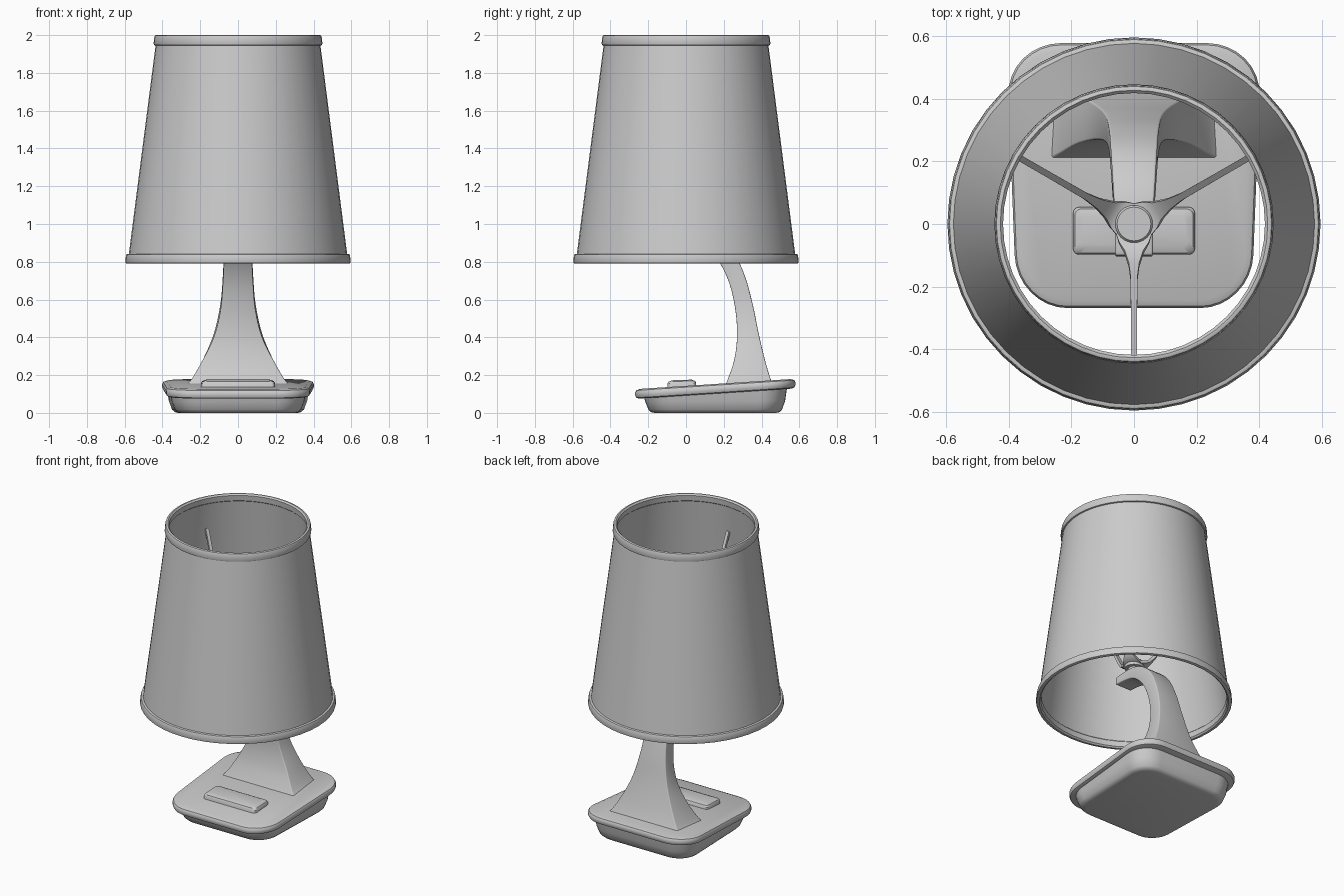
import bpy, bmesh, math
from mathutils import Vector

if "Cube" in bpy.data.objects:
    bpy.data.objects.remove(bpy.data.objects["Cube"])


def finish(name, bm, bevel=0.0, angle=35):
    bmesh.ops.remove_doubles(bm, verts=bm.verts, dist=1e-5)
    bmesh.ops.recalc_face_normals(bm, faces=bm.faces)
    if bevel:
        sharp = [e for e in bm.edges if len(e.link_faces) == 2
                 and e.calc_face_angle() > math.radians(50)]
        bmesh.ops.bevel(bm, geom=sharp, offset=bevel, segments=3, profile=0.5,
                        affect='EDGES', clamp_overlap=True)
    me = bpy.data.meshes.new(name)
    bm.to_mesh(me)
    bm.free()
    ob = bpy.data.objects.new(name, me)
    bpy.context.collection.objects.link(ob)
    bpy.ops.object.select_all(action='DESELECT')
    ob.select_set(True)
    bpy.context.view_layer.objects.active = ob
    bpy.ops.object.shade_smooth_by_angle(angle=math.radians(angle))
    return ob


def loft(bm, rings, closed=False):
    vs = [[bm.verts.new(p) for p in r] for r in rings]
    n = len(vs[0])
    pairs = list(zip(vs, vs[1:])) + ([(vs[-1], vs[0])] if closed else [])
    for a, b in pairs:
        for i in range(n):
            j = (i + 1) % n
            bm.faces.new((a[i], a[j], b[j], b[i]))
    if not closed:
        bm.faces.new(vs[0][::-1])
        bm.faces.new(vs[-1])


def lathe(name, profile, closed=True, seg=48):
    bm = bmesh.new()
    ang = [2 * math.pi * i / seg for i in range(seg)]
    loft(bm, [[(r * math.cos(a), r * math.sin(a), z) for a in ang]
              for r, z in profile], closed)
    return finish(name, bm)


def rounded_rect(hx, hy, r, cy, z, slope=0.0, taper=0.0, n=8):
    pts = []
    for k, (sx, sy) in enumerate([(1, 1), (-1, 1), (-1, -1), (1, -1)]):
        for i in range(n + 1):
            a = math.pi / 2 * (k + i / n)
            x = sx * (hx - r) + r * math.cos(a)
            y = sy * (hy - r) + r * math.sin(a)
            pts.append((x * (1 + taper * y), y + cy, z + slope * (y + cy)))
    return pts


def smooth_rows(rows, n=5):
    # Catmull-Rom through rows of numbers
    out = []
    for i in range(len(rows) - 1):
        p0, p1 = Vector(rows[max(i - 1, 0)]), Vector(rows[i])
        p2, p3 = Vector(rows[i + 1]), Vector(rows[min(i + 2, len(rows) - 1)])
        for k in range(n):
            t = k / n
            out.append(0.5 * (2 * p1 + (p2 - p0) * t
                              + (2 * p0 - 5 * p1 + 4 * p2 - p3) * t * t
                              + (3 * p1 - p0 - 3 * p2 + p3) * t ** 3))
    return out + [Vector(rows[-1])]


# Base: lower tray and tilted top plate, each (inset, height) per ring
SLOPE = 0.065
bm = bmesh.new()
loft(bm, [rounded_rect(0.37 - d, 0.382 - d, 0.15 - d * 0.6, 0.155, z, s, 0.1)
          for d, z, s in [(0.06, 0, 0), (0.042, 0.004, 0), (0.028, 0.018, 0),
                          (0.012, 0.06, 0.01), (0, 0.112, SLOPE)]])
finish("base_tray", bm)

bm = bmesh.new()
loft(bm, [rounded_rect(0.392 - d, 0.424 - d, 0.17 - d, 0.155, z, SLOPE, 0.1)
          for d, z in [(0.02, 0.092), (0.006, 0.097), (0, 0.109), (0, 0.125),
                       (0.006, 0.136), (0.025, 0.143)]])
finish("base_plate", bm)

# Switch on the plate
bm = bmesh.new()
loft(bm, [rounded_rect(0.195 - d, 0.076 - d, 0.02, -0.022, z, SLOPE * 0.5, 0, 4)
          for d, z in [(0, 0.125), (0, 0.158), (0.006, 0.168), (0.025, 0.175)]])
finish("switch_button", bm)

# Curved stem: front y, front z, back y, back z; widths listed alongside
edges = [(0.20, 0.13, 0.47, 0.13), (0.222, 0.18, 0.448, 0.18),
         (0.255, 0.28, 0.418, 0.28), (0.27, 0.40, 0.385, 0.42),
         (0.262, 0.54, 0.352, 0.58), (0.228, 0.69, 0.308, 0.735),
         (0.165, 0.815, 0.24, 0.87), (0.08, 0.895, 0.14, 0.955),
         (0.0, 0.925, 0.035, 0.988), (-0.105, 0.935, -0.10, 0.985)]
widths = [0.29, 0.245, 0.187, 0.128, 0.093, 0.08, 0.074, 0.068, 0.062, 0.06]
bm = bmesh.new()
loft(bm, [[(-w, e.x, e.y), (w, e.x, e.y), (w, e.z, e.w), (-w, e.z, e.w)]
          for e, w in zip(smooth_rows(edges),
                          [v.x for v in smooth_rows([(w, 0) for w in widths])])])
finish("stem", bm, bevel=0.01)

# Mounting post for the shade
lathe("shade_post", [(0.037, 0.975), (0.037, 1.02), (0.057, 1.022),
                     (0.06, 1.03), (0.06, 1.06), (0.054, 1.068)],
      closed=False, seg=24)

# Three-armed shade carrier: radius, height, half width along one arm
arm = [(0.0, 1.045, 0.001), (0.033, 1.045, 0.057), (0.06, 1.05, 0.048),
       (0.09, 1.07, 0.030), (0.13, 1.12, 0.017), (0.175, 1.20, 0.011),
       (0.30, 1.46, 0.010), (0.45, 1.775, 0.010)]
for k in range(3):
    a = math.radians(30 + 120 * k)
    u = Vector((math.cos(a), math.sin(a), 0))
    v = Vector((-u.y, u.x, 0))
    rings = []
    for i, (r, z, w) in enumerate(arm):
        p, q = arm[max(i - 1, 0)], arm[min(i + 1, len(arm) - 1)]
        t = Vector((q[0] - p[0], q[1] - p[1])).normalized()
        nrm = (u * -t.y + Vector((0, 0, t.x))) * 0.009
        c = u * r + Vector((0, 0, z))
        rings.append([c - v * w - nrm, c + v * w - nrm,
                      c + v * w + nrm, c - v * w + nrm])
    bm = bmesh.new()
    loft(bm, rings)
    finish(f"shade_arm_{k + 1}", bm)

# Shade shell and rolled rims
lathe("shade", [(0.582, 0.81), (0.432, 1.98), (0.424, 1.98), (0.574, 0.81)])


def rim(name, r_in, r_out, z0, z1, lean=0.0):
    b = 0.009
    lathe(name, [(r_in + b, z0), (r_out - b, z0), (r_out - b * 0.3, z0 + b * 0.3),
                 (r_out, z0 + b), (r_out - lean, z1 - b),
                 (r_out - lean - b * 0.3, z1 - b * 0.3), (r_out - lean - b, z1),
                 (r_in - lean + b, z1), (r_in - lean, z1 - b), (r_in, z0 + b)])


rim("shade_bottom_rim", 0.567, 0.597, 0.79, 0.842, 0.004)
rim("shade_top_rim", 0.423, 0.447, 1.945, 2.0, 0.004)
